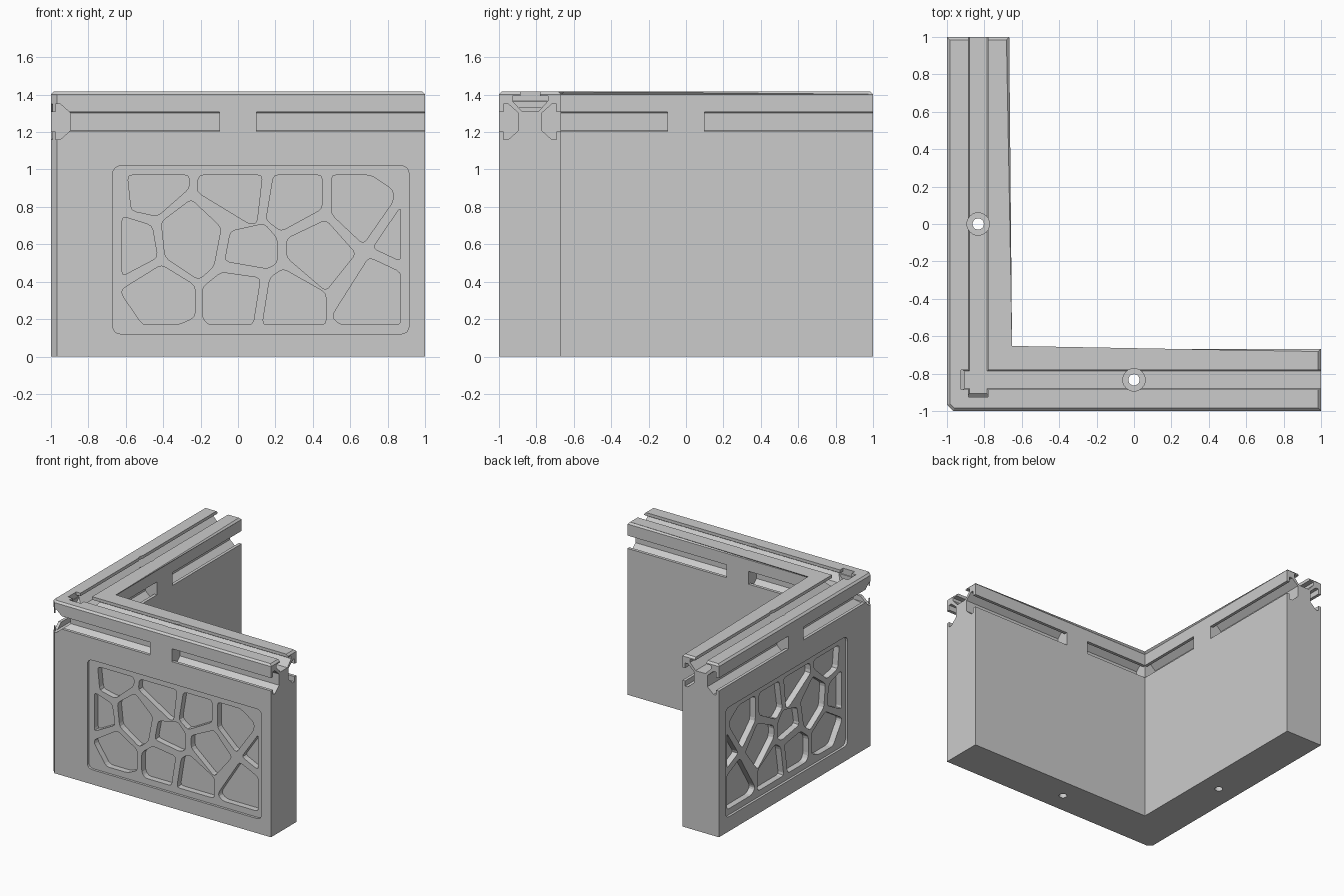
import bpy
import bmesh
from math import cos, sin, tau
from mathutils import Vector

cube = bpy.data.objects.get("Cube")
if cube:
    bpy.data.objects.remove(cube, do_unlink=True)

TOP = 1.417          # wall height
INNER = -0.667       # inner face of both arms
MID = -0.833         # centre line of both arms
SLOT_Z = 1.255       # centre height of the side slots
PANEL_DEPTH = 0.02
CELL_DEPTH = 0.07

grey = bpy.data.materials.new("light_grey")
grey.use_nodes = True
grey.diffuse_color = (0.6, 0.6, 0.6, 1)
grey.node_tree.nodes["Principled BSDF"].inputs["Base Color"].default_value = (0.6, 0.6, 0.6, 1)


def add_prism(bm, outline, start, end, place):
    """Extrude a 2D outline from start to end; place(u, v, t) gives the 3D point."""
    low = [bm.verts.new(place(u, v, start)) for u, v in outline]
    high = [bm.verts.new(place(u, v, end)) for u, v in outline]
    bm.faces.new(low)
    bm.faces.new(high)
    for i in range(len(outline)):
        j = (i + 1) % len(outline)
        bm.faces.new((low[i], low[j], high[j], high[i]))


def make_object(name, bm):
    bmesh.ops.recalc_face_normals(bm, faces=bm.faces)
    mesh = bpy.data.meshes.new(name)
    bm.to_mesh(mesh)
    bm.free()
    mesh.materials.append(grey)
    obj = bpy.data.objects.new(name, mesh)
    bpy.context.collection.objects.link(obj)
    return obj


def rounded(points, radius, steps):
    """Round every corner of a convex outline."""
    pts = [Vector(p) for p in points]
    result = []
    for i, p in enumerate(pts):
        before, after = pts[i - 1] - p, pts[(i + 1) % len(pts)] - p
        a = p + before.normalized() * min(radius, before.length * 0.4)
        b = p + after.normalized() * min(radius, after.length * 0.4)
        for s in range(steps + 1):
            t = s / steps
            result.append(tuple(a * (1 - t) ** 2 + p * 2 * t * (1 - t) + b * t ** 2))
    return result


def circle(radius):
    return [(radius * cos(tau * i / 32), MID + radius * sin(tau * i / 32)) for i in range(32)]


# L-shaped wall with a cut corner and chamfered top edges
cut = -0.967
bm = bmesh.new()
add_prism(bm, [(cut, -1), (1, -1), (1, INNER), (INNER, INNER), (INNER, 1), (-1, 1), (-1, cut)],
          0, TOP, lambda u, v, t: (u, v, t))
rim = [e for e in bm.edges if all(v.co.z > TOP - 0.01 for v in e.verts)]
bmesh.ops.bevel(bm, geom=rim, offset=0.015, segments=1, affect='EDGES')
wall = make_object("corner_wall", bm)

# Keyed slot section: half width and depth, mirrored
half = [(0.053, -0.03), (0.053, 0.025), (0.095, 0.025), (0.095, 0.05), (0.046, 0.105)]
slot = half + [(-w, d) for w, d in reversed(half)]

# Panel cells as (across, up) in hundredths
top_cells = [
    [(-59, 97), (-26, 97), (-26, 90), (-43, 75), (-57, 78)],
    [(-21, 97), (13, 97), (10, 71), (6, 71), (-22, 88)],
    [(19, 97), (45, 97), (45, 79), (23, 67), (15, 73)],
    [(50, 97), (71, 97), (83, 89), (83, 83), (67, 60), (50, 76)],
]
middle_cells = [
    [(-62, 75), (-46, 70), (-43, 53), (-62, 43)],
    [(-41, 72), (-25, 84), (-9, 69), (-13, 48), (-21, 41), (-39, 53)],
    [(-4, 67), (14, 71), (21, 63), (21, 50), (16, 47), (-7, 51)],
    [(26, 63), (47, 73), (63, 55), (47, 35), (26, 53)],
    [(72, 58), (87, 80), (87, 51)],
]
bottom_cells = [
    [(-62, 36), (-41, 49), (-23, 38), (-23, 21), (-32, 17), (-51, 17), (-62, 33)],
    [(-19, 37), (-9, 45), (12, 42), (8, 17), (-16, 17), (-19, 21)],
    [(17, 42), (24, 47), (47, 34), (47, 17), (13, 17)],
    [(51, 23), (70, 53), (87, 45), (87, 17), (55, 17), (51, 20)],
]
panel = rounded([(-0.67, 0.12), (0.915, 0.12), (0.915, 1.02), (-0.67, 1.02)], 0.05, 4)


# Ways of placing an outline on the arm that runs along x
def outer_side(u, v, t):
    return t, -1 + v, SLOT_Z + u


def inner_side(u, v, t):
    return t, INNER - v, SLOT_Z + u


def top_side(u, v, t):
    return t, MID + u, TOP - v


def front_face(u, v, t):
    return u, -1 + t, v


def upright(u, v, t):
    return u, v, t


cells = [rounded([(x / 100, z / 100) for x, z in cell], 0.025, 2)
         for cell in top_cells + middle_cells + bottom_cells]

# Each cut: name, outlines, start, end, placement
cuts = [
    ("outer_slot_near", [slot], -1.03, -0.1, outer_side),
    ("outer_slot_far", [slot], 0.1, 1.03, outer_side),
    ("inner_slot_near", [slot], INNER - 0.005, -0.1, inner_side),
    ("inner_slot_far", [slot], 0.1, 1.03, inner_side),
    ("top_slot", [slot], -0.925, 1.03, top_side),
    ("panel_recess", [panel], -0.03, PANEL_DEPTH, front_face),
    ("panel_cells", cells, -0.03, CELL_DEPTH, front_face),
    ("bolt_hole", [circle(0.03)], -0.1, TOP + 0.1, upright),
    ("bolt_head_bore", [circle(0.06)], 1.2, TOP + 0.1, upright),
]

# Cut both arms; the second arm mirrors the first across the corner diagonal
cutters = []
for swap in (False, True):
    for name, outlines, start, end, place in cuts:
        def position(u, v, t):
            x, y, z = place(u, v, t)
            return (y, x, z) if swap else (x, y, z)
        bm = bmesh.new()
        for outline in outlines:
            add_prism(bm, outline, start, end, position)
        cutter = make_object(name + "_cutter", bm)
        cutter.hide_render = True
        cutters.append(cutter)
        boolean = wall.modifiers.new(name, 'BOOLEAN')
        boolean.operation = 'DIFFERENCE'
        boolean.solver = 'EXACT'
        boolean.object = cutter

# Bake the cuts and remove the cutters
bpy.context.view_layer.update()
evaluated = wall.evaluated_get(bpy.context.evaluated_depsgraph_get())
finished = bpy.data.meshes.new_from_object(evaluated)
wall.modifiers.clear()
wall.data = finished
finished.name = "corner_wall"
for cutter in cutters:
    bpy.data.objects.remove(cutter, do_unlink=True)
